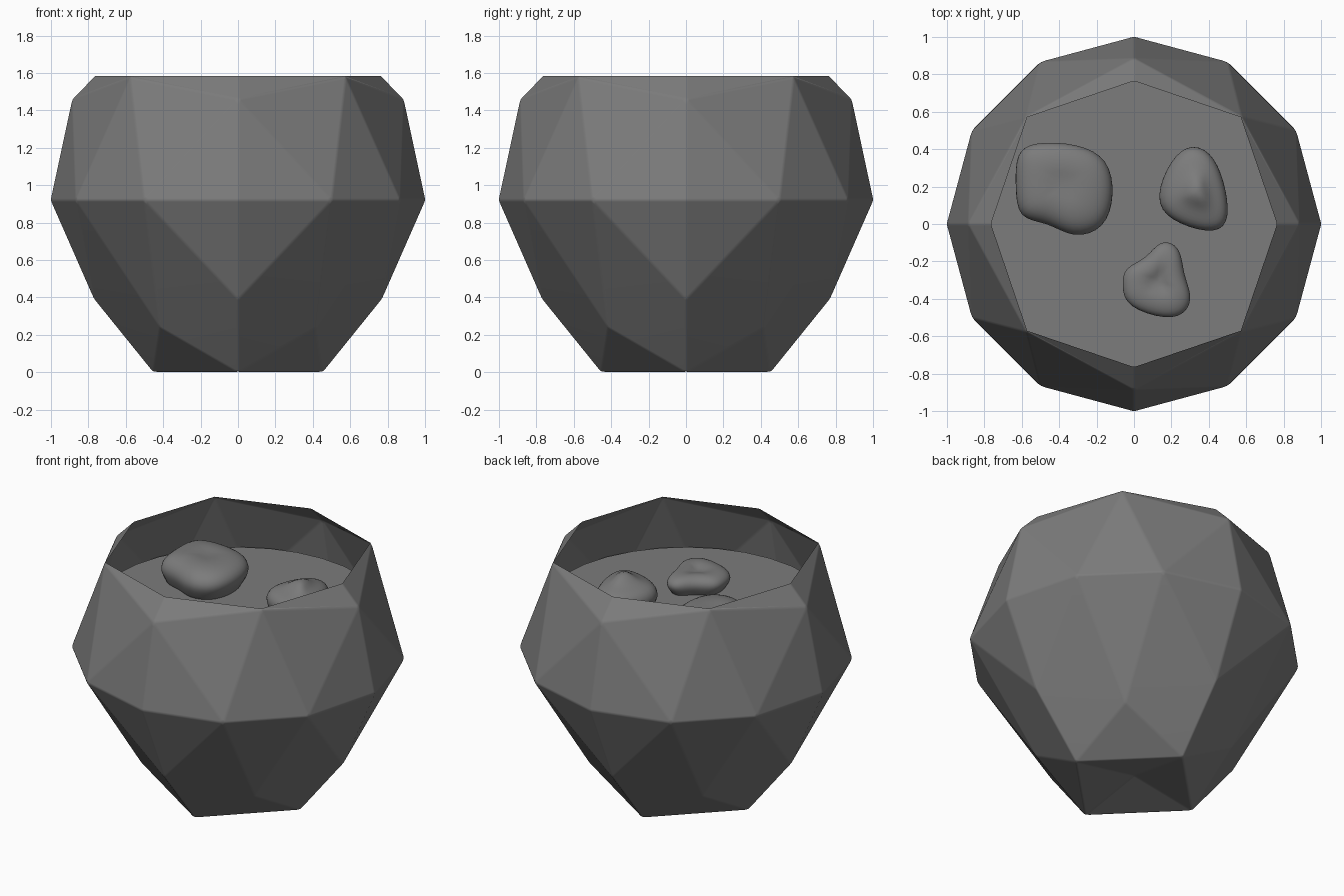
import bpy, bmesh
from math import radians
from mathutils import Matrix, Vector

cube = bpy.data.objects.get("Cube")
if cube:
    bpy.data.objects.remove(cube, do_unlink=True)

grey = bpy.data.materials.new("stone_grey")
grey.use_nodes = True
grey.diffuse_color = (0.2, 0.2, 0.2, 1)
grey.node_tree.nodes["Principled BSDF"].inputs["Base Color"].default_value = (0.2, 0.2, 0.2, 1)

SURFACE = 1.21   # height of the filling


def finish(name, bm):
    bmesh.ops.recalc_face_normals(bm, faces=bm.faces)
    mesh = bpy.data.meshes.new(name)
    bm.to_mesh(mesh)
    bm.free()
    mesh.materials.append(grey)
    obj = bpy.data.objects.new(name, mesh)
    bpy.context.collection.objects.link(obj)
    bpy.ops.object.select_all(action='DESELECT')
    obj.select_set(True)
    bpy.context.view_layer.objects.active = obj
    return obj


# Faceted open bowl: one quarter, repeated by rotation and welded
def shell_quarter(bm, turn, axis, diagonal, end):
    q0, q1, q2, q3 = [Vector((1.003, 0, 0.92)), Vector((0.868, 0.501, 0.92)),
                      Vector((0.501, 0.868, 0.92)), Vector((0, 1.003, 0.92))]
    quarter = Matrix.Rotation(radians(90), 4, 'Z')
    a0, d, e0 = Vector(axis), Vector(diagonal), Vector(end)
    a1, e1 = quarter @ a0, quarter @ e0
    for tri in ((q0, q1, a0), (q1, d, a0), (q1, q2, d), (q2, a1, d),
                (q2, q3, a1), (a0, d, e0), (d, a1, e1)):
        bm.faces.new([bm.verts.new(turn @ p) for p in tri])
    return d, e0, e1


bm = bmesh.new()
for i in range(4):
    turn = Matrix.Rotation(radians(90 * i), 4, 'Z')
    shell_quarter(bm, turn, (0.887, 0, 1.46), (0.576, 0.576, 1.576), (0.765, 0, 1.583))
    d, e0, e1 = shell_quarter(bm, turn, (0.77, 0, 0.39), (0.417, 0.417, 0.24), (0.455, 0, 0))
    for tri in ((d, e0, e1), (e0, e1, Vector((0, 0, 0.075)))):
        bm.faces.new([bm.verts.new(turn @ p) for p in tri])
bmesh.ops.remove_doubles(bm, verts=bm.verts, dist=0.001)
bowl = finish("bowl", bm)
bpy.ops.object.shade_smooth()
bevel = bowl.modifiers.new("softened_edges", 'BEVEL')
bevel.width = 0.01
bevel.segments = 2
bevel.limit_method = 'ANGLE'
bevel.angle_limit = radians(4)
bevel.harden_normals = True

# Flat round filling
bm = bmesh.new()
bmesh.ops.create_circle(bm, cap_ends=True, segments=32, radius=0.88,
                        matrix=Matrix.Translation((0, 0, SURFACE)))
finish("filling", bm)


# Soft lumps: an outline lofted from a narrow base to a rounded crown
def lump(name, outline, height, peak, tip_level):
    bm = bmesh.new()
    centre = sum((Vector(p) for p in outline), Vector((0, 0))) / len(outline)
    rings = []
    for size, level in ((0.78, -0.25), (0.9, 0.1), (1.08, 0.5), (0.92, 0.9), (0.45, 1.02)):
        mid = centre.lerp(Vector(peak), max(level - 0.4, 0))
        rings.append([bm.verts.new((*(mid + (Vector(p) - centre) * size),
                                    SURFACE + height * level)) for p in outline])
    n = len(outline)
    for low, high in zip(rings, rings[1:]):
        for i in range(n):
            j = (i + 1) % n
            bm.faces.new((low[i], low[j], high[j], high[i]))
    tip = bm.verts.new((*peak, SURFACE + height * tip_level))
    for i in range(n):
        bm.faces.new((rings[-1][i], rings[-1][(i + 1) % n], tip))
    bm.faces.new(rings[0])
    obj = finish(name, bm)
    soften = obj.modifiers.new("soften", 'SUBSURF')
    soften.levels = soften.render_levels = 2
    bpy.ops.object.shade_smooth()


lump("large_lump", [(-0.63, 0.2), (-0.63, 0.37), (-0.54, 0.43), (-0.3, 0.42), (-0.14, 0.34),
                    (-0.11, 0.15), (-0.16, -0.03), (-0.33, -0.08), (-0.46, 0.01), (-0.62, 0.02)],
     0.19, (-0.38, 0.22), 0.92)
lump("pointed_lump", [(0.11, 0.1), (0.17, 0.3), (0.28, 0.43), (0.41, 0.39), (0.48, 0.23),
                      (0.51, 0.03), (0.44, -0.05), (0.24, 0)],
     0.165, (0.34, 0.17), 1.5)
lump("small_lump", [(-0.06, -0.33), (-0.05, -0.23), (0.07, -0.19), (0.14, -0.08), (0.25, -0.12),
                    (0.26, -0.27), (0.31, -0.38), (0.28, -0.47), (0.18, -0.51), (-0.04, -0.44)],
     0.12, (0.13, -0.31), 0.7)
